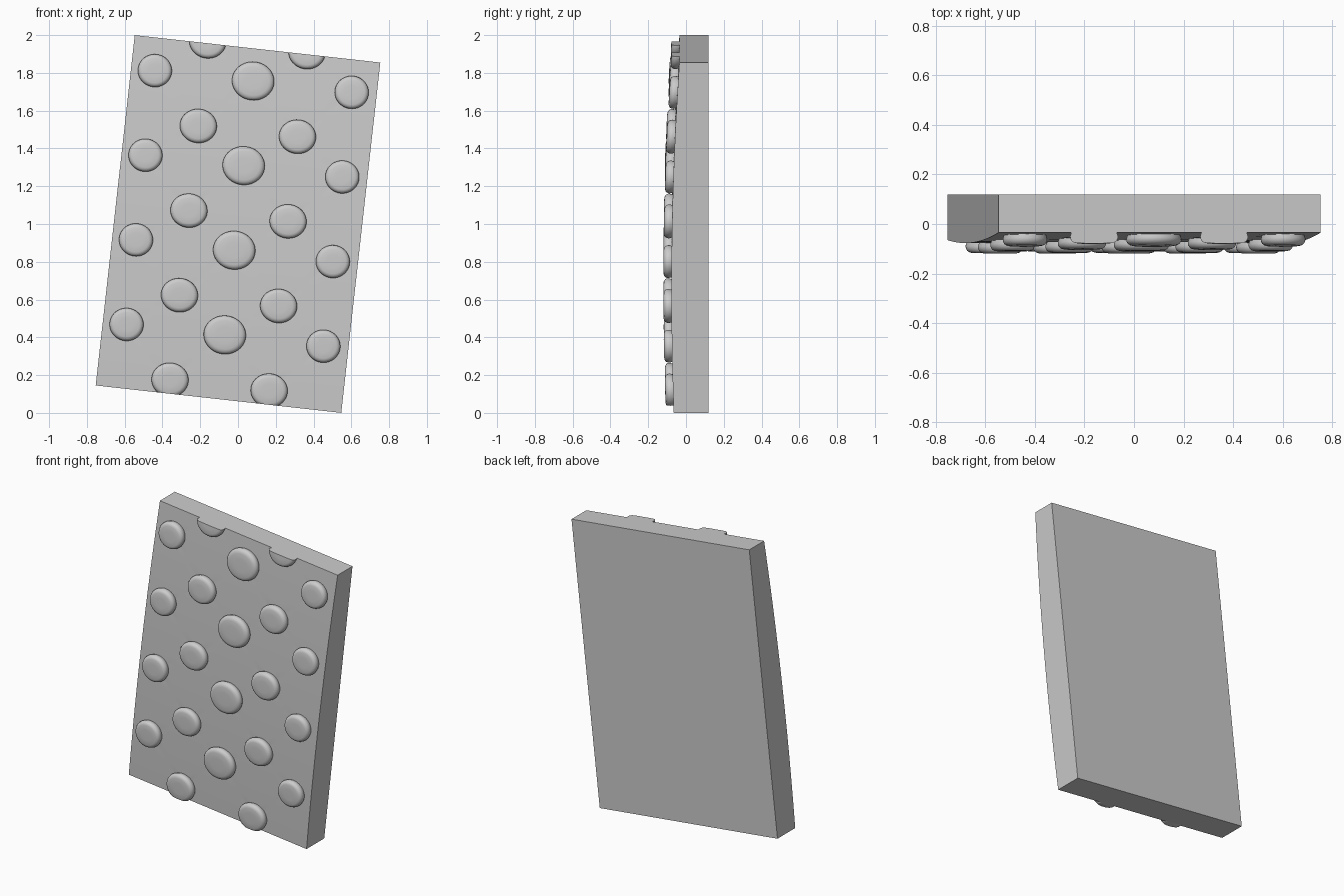
import bpy, bmesh, math
from mathutils import Vector, Matrix

if "Cube" in bpy.data.objects:
    bpy.data.objects.remove(bpy.data.objects["Cube"])

TILT = math.radians(6.36)
HW, HH, BACK = 0.654, 0.933, 0.12      # half width, half height, back plane
NX, NZ = 100, 140


def front_y(z):
    # gentle bow of the front surface along its height
    t = (z + HH) / (2 * HH)
    return -0.077 + 0.1 * (t - 0.35) ** 2


def to_local(x, z):
    z -= 1
    c, s = math.cos(TILT), math.sin(TILT)
    return Vector((x * c - z * s, x * s + z * c))


def finish(bm, name, angle):
    bmesh.ops.recalc_face_normals(bm, faces=bm.faces)
    me = bpy.data.meshes.new(name)
    bm.to_mesh(me)
    bm.free()
    ob = bpy.data.objects.new(name, me)
    bpy.context.collection.objects.link(ob)
    ob.matrix_world = Matrix.Translation((0, 0, 1)) @ Matrix.Rotation(TILT, 4, 'Y')
    bpy.ops.object.select_all(action='DESELECT')
    ob.select_set(True)
    bpy.context.view_layer.objects.active = ob
    bpy.ops.object.shade_smooth_by_angle(angle=math.radians(angle))
    return ob


# stud columns: top centre, radii, count; each steps down the tilted panel
columns = [((-0.44, 1.812), 0.090, 0.087, 4),
           ((-0.16, 1.967), 0.098, 0.090, 5),
           ((0.08, 1.757), 0.112, 0.102, 4),
           ((0.365, 1.910), 0.098, 0.090, 5),
           ((0.602, 1.697), 0.090, 0.087, 4)]
studs = []
for (x, z), rx, rz, n in columns:
    for k in range(n):
        studs.append((to_local(x - 0.05 * k, z - 0.448 * k), rx, rz))

# shallow creases running between neighbouring studs
creases = []
for i, a in enumerate(studs):
    for b in studs[i + 1:]:
        if (a[0] - b[0]).length < 0.42:
            creases.append((a[0], b[0]))


def crease_depth(x, z):
    d = 0.0
    for a, b in creases:
        if abs(x - a.x) > 0.4 or abs(z - a.y) > 0.4:
            continue
        dx, dz = b.x - a.x, b.y - a.y
        L2 = dx * dx + dz * dz
        t = ((x - a.x) * dx + (z - a.y) * dz) / L2
        if 0 < t < 1:
            off = abs((x - a.x) * dz - (z - a.y) * dx) / math.sqrt(L2)
            if off < 0.03:
                d = max(d, 0.005 * (1 - off / 0.03) ** 2 * (2 * t - 1) ** 2)
    return d


# padded panel: creased front grid, flat sides and back
bm = bmesh.new()
g = []
for j in range(NZ + 1):
    z = -HH + 2 * HH * j / NZ
    row = []
    for i in range(NX + 1):
        x = -HW + 2 * HW * i / NX
        row.append(bm.verts.new((x, front_y(z) + crease_depth(x, z), z)))
    g.append(row)
for j in range(NZ):
    for i in range(NX):
        bm.faces.new((g[j][i], g[j][i + 1], g[j + 1][i + 1], g[j + 1][i]))
bl, br, tr, tl = [bm.verts.new((sx * HW, BACK, sz * HH))
                  for sx, sz in ((-1, -1), (1, -1), (1, 1), (-1, 1))]
bm.faces.new((bl, tl, tr, br))
bm.faces.new(g[0][::-1] + [bl, br])
bm.faces.new(g[-1] + [tr, tl])
bm.faces.new([r[0] for r in g] + [tl, bl])
bm.faces.new([r[-1] for r in reversed(g)] + [br, tr])
finish(bm, "panel", 40)

# rounded studs, trimmed flush with the top and bottom edges
PROFILE = [(0.93, -0.012), (0.96, 0.002), (1.0, 0.014), (0.99, 0.024), (0.94, 0.033),
           (0.86, 0.039), (0.75, 0.042), (0.4, 0.043)]
SEG = 40
bm = bmesh.new()
for c, rx, rz in studs:
    slope = (front_y(c.y + 0.01) - front_y(c.y - 0.01)) / 0.02
    rings = []
    for r, h in PROFILE:
        ring = []
        for k in range(SEG):
            a = 2 * math.pi * k / SEG
            dx, dz = r * rx * math.cos(a), r * rz * math.sin(a)
            ring.append(bm.verts.new((c.x + dx, front_y(c.y) + slope * dz - h, c.y + dz)))
        rings.append(ring)
    for lo, hi in zip(rings, rings[1:]):
        for k in range(SEG):
            n = (k + 1) % SEG
            bm.faces.new((lo[k], lo[n], hi[n], hi[k]))
    bm.faces.new(rings[-1])
    bm.faces.new(rings[0][::-1])
for s in (1, -1):
    res = bmesh.ops.bisect_plane(bm, geom=bm.verts[:] + bm.edges[:] + bm.faces[:],
                                 plane_co=(0, 0, s * HH), plane_no=(0, 0, s),
                                 clear_outer=True)
    cut = [e for e in res['geom_cut'] if isinstance(e, bmesh.types.BMEdge)]
    bmesh.ops.holes_fill(bm, edges=cut, sides=0)
finish(bm, "studs", 45)
